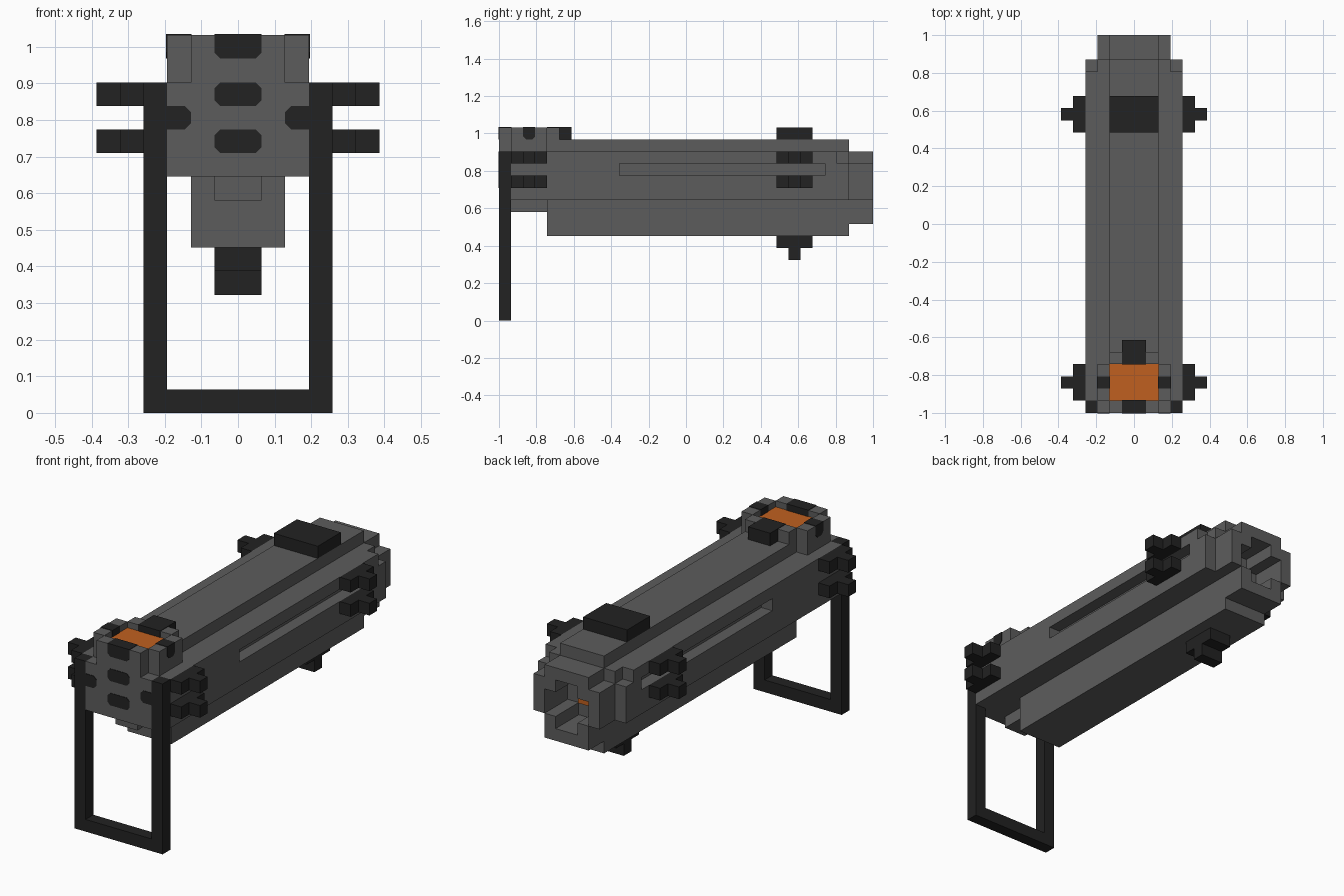
import bpy, bmesh

cube = bpy.data.objects.get("Cube")
if cube:
    bpy.data.objects.remove(cube, do_unlink=True)

U = 2 / 31          # one block
Y0 = -1.0           # front plane


def material(name, rgb):
    m = bpy.data.materials.new(name)
    m.use_nodes = True
    col = (*rgb, 1)
    m.diffuse_color = col
    m.node_tree.nodes["Principled BSDF"].inputs["Base Color"].default_value = col
    return m


GREY = material("gunmetal grey", (0.108, 0.108, 0.108))
BLACK = material("matte black", (0.016, 0.016, 0.016))
ORANGE = material("burnt orange", (0.53, 0.117, 0.014))


def prism(name, outline, axis, a, b, mat):
    """Extrude a 2D outline (block units) along axis from a to b."""
    def place(p, t):
        x, y, z = {"x": (t, p[0], p[1]), "y": (p[0], t, p[1]), "z": (p[0], p[1], t)}[axis]
        return (x * U, y * U + Y0, z * U)
    bm = bmesh.new()
    lo = [bm.verts.new(place(p, a)) for p in outline]
    hi = [bm.verts.new(place(p, b)) for p in outline]
    bm.faces.new(lo)
    bm.faces.new(hi[::-1])
    n = len(outline)
    for i in range(n):
        j = (i + 1) % n
        bm.faces.new((lo[j], lo[i], hi[i], hi[j]))
    bmesh.ops.recalc_face_normals(bm, faces=bm.faces)
    me = bpy.data.meshes.new(name)
    bm.to_mesh(me)
    bm.free()
    me.materials.append(mat)
    ob = bpy.data.objects.new(name, me)
    bpy.context.collection.objects.link(ob)
    return ob


def box(name, x, y, z, mat):
    rect = [(x[0], z[0]), (x[1], z[0]), (x[1], z[1]), (x[0], z[1])]
    return prism(name, rect, "y", y[0], y[1], mat)


def stepped(name, half, y, mat):
    """Symmetric profile from its right half, listed top to bottom."""
    return prism(name, half + [(-p[0], p[1]) for p in reversed(half)], "y", y[0], y[1], mat)


def cut(ob, cutter):
    mod = ob.modifiers.new("cut", "BOOLEAN")
    mod.operation = "DIFFERENCE"
    mod.solver = "EXACT"
    mod.object = cutter
    bpy.context.view_layer.objects.active = ob
    bpy.ops.object.modifier_apply(modifier=mod.name)


def spot(name, c, z, axis, a, b, half, cut_top=True):
    """Dark vent with chamfered corners."""
    r = 0.25
    o = [(c - half, z + r), (c - half + r, z), (c + half - r, z), (c + half, z + r)]
    if cut_top:
        o += [(c + half, z + 1 - r), (c + half - r, z + 1), (c - half + r, z + 1), (c - half, z + 1 - r)]
    else:
        o += [(c + half, z + 1.04), (c - half, z + 1.04)]
    return prism(name, o, axis, a, b, BLACK)


# Main tube and lower keel
body = stepped("body", [(2, 15), (2, 14), (4, 14), (4, 10)], (1, 28), GREY)
shoulder = stepped("rear_shoulder", [(2, 15), (2, 14), (3, 14), (3, 13), (4, 13), (4, 10)], (28, 29), GREY)
keel = box("keel", (-2, 2), (4, 29), (7, 10), GREY)
box("front_keel", (-1, 1), (1, 4), (9, 10), GREY)
muzzle = stepped("rear_opening", [(2, 14), (2, 13), (3, 13), (3, 10), (2, 10), (2, 8)], (29, 31), GREY)

# Long side slots
for s in (-1, 1):
    c = box("slot_cutter", sorted((3 * s, 5 * s)), (10, 27), (12, 13), GREY)
    c.hide_render = True
    cut(body, c)
    bpy.data.objects.remove(c, do_unlink=True)

# Cross-shaped rear bore with a coloured plug
bore = stepped("bore_cutter", [(1, 13), (1, 12), (2, 12), (2, 10), (1, 10), (1, 9)], (28, 32), GREY)
bore.hide_render = True
for part in (muzzle, shoulder, keel):
    cut(part, bore)
bpy.data.objects.remove(bore, do_unlink=True)
box("bore_plug", (-1, 1), (28, 28.1), (10, 12), ORANGE)

# Front plate and loading port walls
stepped("front_plate", [(2, 16), (2, 14), (3, 14), (3, 10)], (0, 1), GREY)
box("port_back_wall", (-2, 2), (4, 5), (15, 16), GREY)
box("port_core", (-2, 2), (1, 4), (15, 15.5), ORANGE)
box("port_latch", (-1, 1), (3.97, 6), (15, 16.04), BLACK)
for s, side in ((-1, "right"), (1, "left")):
    box("port_wall_" + side, sorted((2 * s, 3 * s)), (1, 4), (14, 16), GREY)
    a, b = sorted((1.96 * s, 3.04 * s))
    spot("port_vent_" + side, 2.5, 15, "x", a, b, 0.5, False)

# Front vents
spot("front_vent_top", 0, 15, "y", -0.04, 1.04, 1, False)
for i, z in enumerate((13, 11)):
    spot("front_vent_%d" % (i + 1), 0, z, "y", -0.04, 0.04, 1)
for s in (-1, 1):
    r = 0.25
    o = [(3 * s, 12), ((2 + r) * s, 12), (2 * s, 12 + r), (2 * s, 13 - r), ((2 + r) * s, 13), (3 * s, 13)]
    prism("front_side_vent", o, "y", -0.04, 0.04, BLACK)

# Front loop handle
for s in (-1, 1):
    box("handle_side", sorted((3 * s, 4 * s)), (0, 1), (1, 14), BLACK)
box("handle_bar", (-4, 4), (0, 1), (0, 1), BLACK)

# Paired side pegs, front and rear
for s in (-1, 1):
    for y in (1, 23):
        for z in (11, 13):
            base, tip = sorted((4 * s, 5 * s)), sorted((5 * s, 6 * s))
            box("peg_base", base, (y, y + 3), (z, z + 1), BLACK)
            box("peg_tip", tip, (y + 1, y + 2), (z, z + 1), BLACK)

# Rear top cover and underside knob
box("top_cover", (-2, 2), (23, 26), (15, 16), BLACK)
box("bottom_block", (-1, 1), (23, 26), (6, 7), BLACK)
box("bottom_knob", (-1, 1), (24, 25), (5, 6), BLACK)
